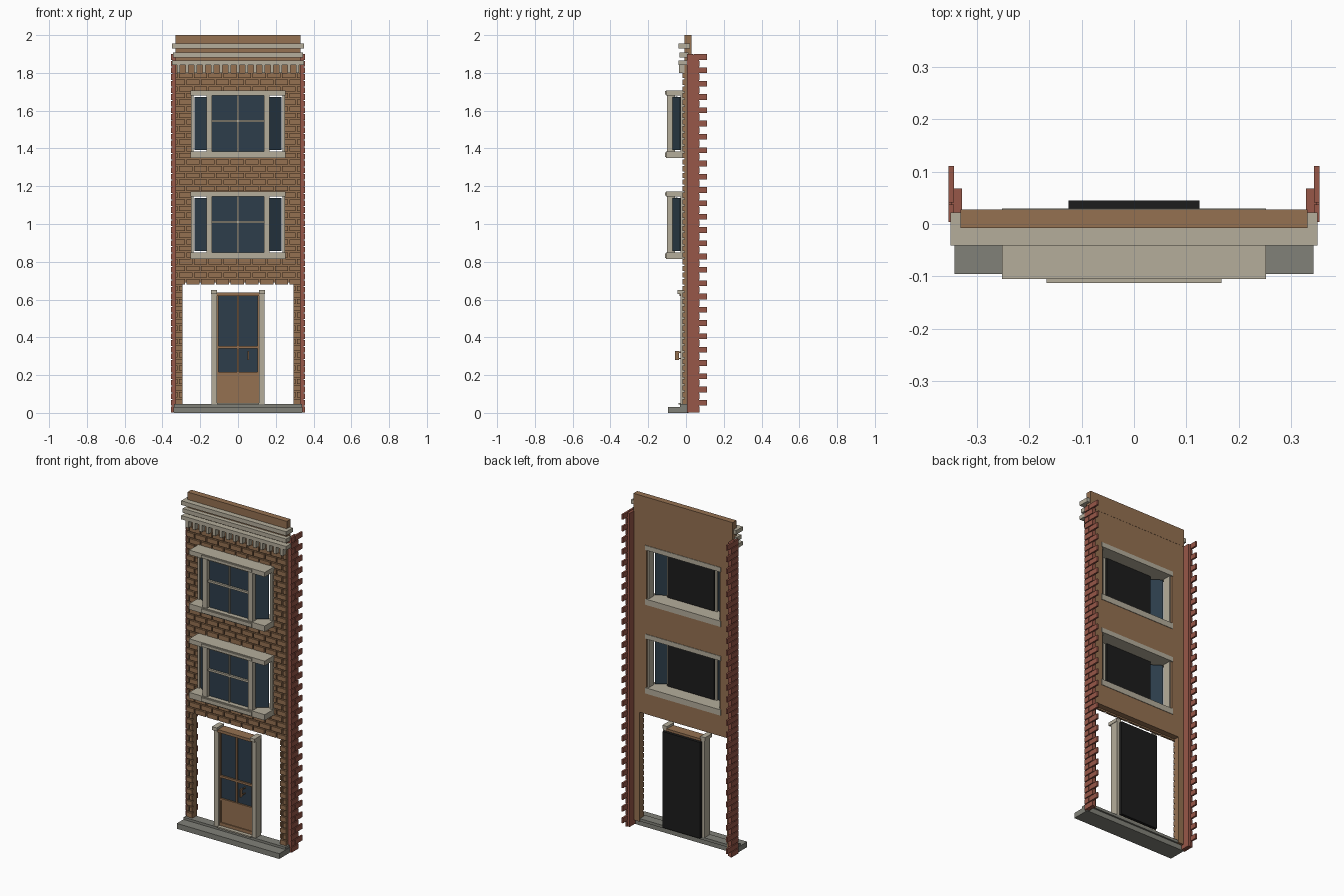
import bpy, bmesh, math
from mathutils import Matrix, Vector

if "Cube" in bpy.data.objects:
    bpy.data.objects.remove(bpy.data.objects["Cube"])


def material(name, rgb):
    m = bpy.data.materials.new(name)
    m.diffuse_color = (*rgb, 1)
    m.use_nodes = True
    m.node_tree.nodes["Principled BSDF"].inputs["Base Color"].default_value = m.diffuse_color
    return m


BROWN = material("brown_brick", (0.30, 0.165, 0.083))
RED = material("red_brick", (0.31, 0.095, 0.065))
STONE = material("pale_stone", (0.46, 0.42, 0.33))
GREY = material("grey_step", (0.22, 0.22, 0.19))
GLASS = material("blue_glass", (0.026, 0.048, 0.07))
BLACK = material("black_backing", (0.012, 0.012, 0.012))


def finish(name, bm, mat):
    me = bpy.data.meshes.new(name)
    bmesh.ops.recalc_face_normals(bm, faces=bm.faces)
    bm.to_mesh(me)
    bm.free()
    ob = bpy.data.objects.new(name, me)
    bpy.context.collection.objects.link(ob)
    me.materials.append(mat)
    return ob


def boxes(name, mat, items):
    """One object from boxes given as (x0, x1, y0, y1, z0, z1)."""
    bm = bmesh.new()
    for x0, x1, y0, y1, z0, z1 in items:
        mtx = Matrix.Translation(((x0 + x1) / 2, (y0 + y1) / 2, (z0 + z1) / 2))
        mtx = mtx @ Matrix.Diagonal((x1 - x0, y1 - y0, z1 - z0, 1))
        bmesh.ops.create_cube(bm, size=1, matrix=mtx)
    return finish(name, bm, mat)


def both(*items):
    """Each box plus its mirror across x = 0."""
    return [b for i in items for b in (i, (-i[1], -i[0], *i[2:]))]


# Main wall: a sheet with openings, thickened
WINDOWS = (0.815, 1.35)          # bottom of each bay
BAY_H = 0.358
xs = [-0.33, -0.293, -0.245, 0.245, 0.293, 0.33]
zs = [0.03, 0.69] + [z + d for z in WINDOWS for d in (0.012, BAY_H - 0.012)] + [1.9]


def is_hole(x, z):
    if z < 0.69:
        return abs(x) < 0.293
    return abs(x) < 0.245 and any(w < z < w + BAY_H for w in WINDOWS)


bm = bmesh.new()
for x0, x1 in zip(xs, xs[1:]):
    for z0, z1 in zip(zs, zs[1:]):
        if not is_hole((x0 + x1) / 2, (z0 + z1) / 2):
            bm.faces.new([bm.verts.new((x, -0.007, z)) for x, z in
                          ((x0, z0), (x1, z0), (x1, z1), (x0, z1))])
bmesh.ops.remove_doubles(bm, verts=bm.verts, dist=1e-5)
ext = bmesh.ops.extrude_face_region(bm, geom=bm.faces[:])
bmesh.ops.translate(bm, vec=(0, 0.034, 0),
                    verts=[v for v in ext["geom"] if isinstance(v, bmesh.types.BMVert)])
bmesh.ops.dissolve_limit(bm, angle_limit=0.01, verts=bm.verts, edges=bm.edges)
finish("wall", bm, BROWN)
boxes("parapet", BROWN, [(-0.331, 0.331, -0.008, 0.028, 1.895, 2.0)])

# Running-bond brick relief, trimmed around the openings
COURSE, LENGTH, GAP = 0.0352, 0.078, 0.008
bricks = []
for row in range(1, 52):
    z0 = row * COURSE + 0.012
    z1 = z0 + COURSE - GAP
    if z1 > 1.81:
        break
    zm = (z0 + z1) / 2
    if zm < 0.69:
        lim = 0.293
    elif any(w - 0.004 < zm < w + BAY_H + 0.004 for w in WINDOWS):
        lim = 0.25
    else:
        lim = 0
    spans = [(-0.332, -lim), (lim, 0.332)] if lim else [(-0.332, 0.332)]
    start = -0.39 + (LENGTH / 2 if row % 2 else 0)
    for k in range(11):
        for a, b in spans:
            x0 = max(start + k * LENGTH, a)
            x1 = min(start + (k + 1) * LENGTH - GAP, b)
            if x1 - x0 > 0.008:
                bricks.append((x0, x1, -0.018, -0.006, z0, z1))
boxes("front_bricks", BROWN, bricks)

# Toothed red brick returns on both sides
side = []
for row in range(54):
    z0, z1 = row * COURSE + 0.003, (row + 1) * COURSE - 0.002
    if row % 2:
        side += both((0.343, 0.354, 0.004, 0.037, z0, z1),
                     (0.343, 0.354, 0.041, 0.111, z0, z1))
    else:
        side += both((0.343, 0.354, 0.004, 0.072, z0, z1))
boxes("side_bricks", RED, side)
boxes("side_brick_backing", RED, both((0.328, 0.348, 0.006, 0.068, 0.004, 1.895)))

# Cornice slabs and brackets
boxes("cornice", STONE, [
    (-0.35, 0.35, -0.041, 0.022, 1.93, 1.955),
    (-0.345, 0.345, -0.034, 0.012, 1.882, 1.907),
    (-0.35, 0.35, -0.041, 0.005, 1.843, 1.866),
])
boxes("cornice_brackets", STONE, [
    (x - 0.009, x + 0.009, -0.036, -0.004, 1.80, 1.845)
    for x in (-0.315 + 0.045 * i for i in range(15))])

# Steps
boxes("steps", GREY, [(-0.342, 0.342, -0.095, 0.012, 0, 0.032),
                      (-0.34, 0.34, -0.032, 0.022, 0.03, 0.046)])

# Bay windows
for w, label in zip(WINDOWS, ("lower", "upper")):
    top = w + BAY_H
    lo, hi = w + 0.035, top - 0.028
    mid = w + 0.195
    boxes(label + "_bay_sill_and_head", STONE, [
        (-0.252, 0.252, -0.105, 0.03, hi, top),
        (-0.252, 0.252, -0.105, 0.03, w, lo),
        (-0.167, 0.167, -0.112, -0.1, hi + 0.006, top - 0.005),
        (-0.167, 0.167, -0.112, -0.1, w + 0.006, lo - 0.006)])
    boxes(label + "_bay_posts", STONE,
          both((0.137, 0.167, -0.1, -0.058, lo, hi),
               (0.235, 0.249, -0.03, 0.018, lo, hi)))
    boxes(label + "_glazing_bars", STONE, [
        (-0.137, 0.137, -0.09, -0.07, mid - 0.006, mid + 0.006),
        (-0.004, 0.004, -0.086, -0.07, lo, hi)])
    boxes(label + "_front_glass", GLASS,
          [(-0.14, 0.14, -0.078, -0.07, lo, hi)])
    boxes(label + "_black_backing", BLACK,
          [(-0.155, 0.155, -0.056, -0.045, lo + 0.006, hi - 0.004)])
    # Slanted side panes
    a, b = Vector((0.162, -0.072, 0)), Vector((0.228, -0.028, 0))
    for s in (1, -1):
        bm = bmesh.new()
        d = b - a
        c = (a + b) / 2
        mtx = (Matrix.Translation((s * c.x, c.y, (lo + hi) / 2))
               @ Matrix.Rotation(s * math.atan2(d.y, d.x), 4, 'Z')
               @ Matrix.Diagonal((d.length, 0.006, hi - lo - 0.016, 1)))
        bmesh.ops.create_cube(bm, size=1, matrix=mtx)
        finish(label + ("_right" if s > 0 else "_left") + "_pane", bm, GLASS)

# Door surround
boxes("door_posts", STONE, both((0.112, 0.139, -0.028, 0.022, 0.045, 0.63),
                                (0.11, 0.142, -0.045, 0.022, 0.63, 0.65)))
boxes("door_lintel", BROWN, [(-0.115, 0.115, -0.035, 0.025, 0.62, 0.637)])
boxes("door_sill", STONE, [(-0.112, 0.112, -0.04, 0.02, 0.045, 0.053)])

# Door leaf with rails, lower panel and mullion
boxes("door_frame", BROWN, both((0.103, 0.113, -0.018, 0.012, 0.05, 0.622)) + [
    (-0.105, 0.105, -0.018, 0.012, 0.342, 0.355),
    (-0.105, 0.105, -0.018, 0.012, 0.053, 0.072),
    (-0.105, 0.105, -0.018, 0.012, 0.205, 0.217),
    (-0.105, 0.105, -0.012, 0.012, 0.07, 0.207),
    (-0.004, 0.004, -0.016, 0.005, 0.215, 0.622)])
boxes("door_glass", GLASS, [(-0.105, 0.105, -0.008, 0.005, 0.21, 0.62)])
boxes("door_backing", BLACK, [(-0.125, 0.125, 0.028, 0.045, 0.046, 0.625)])
boxes("door_handle", BROWN, [(0.049, 0.058, -0.058, -0.038, 0.28, 0.328),
                             (0.051, 0.056, -0.04, -0.006, 0.318, 0.324),
                             (0.051, 0.056, -0.04, -0.006, 0.284, 0.29)])
